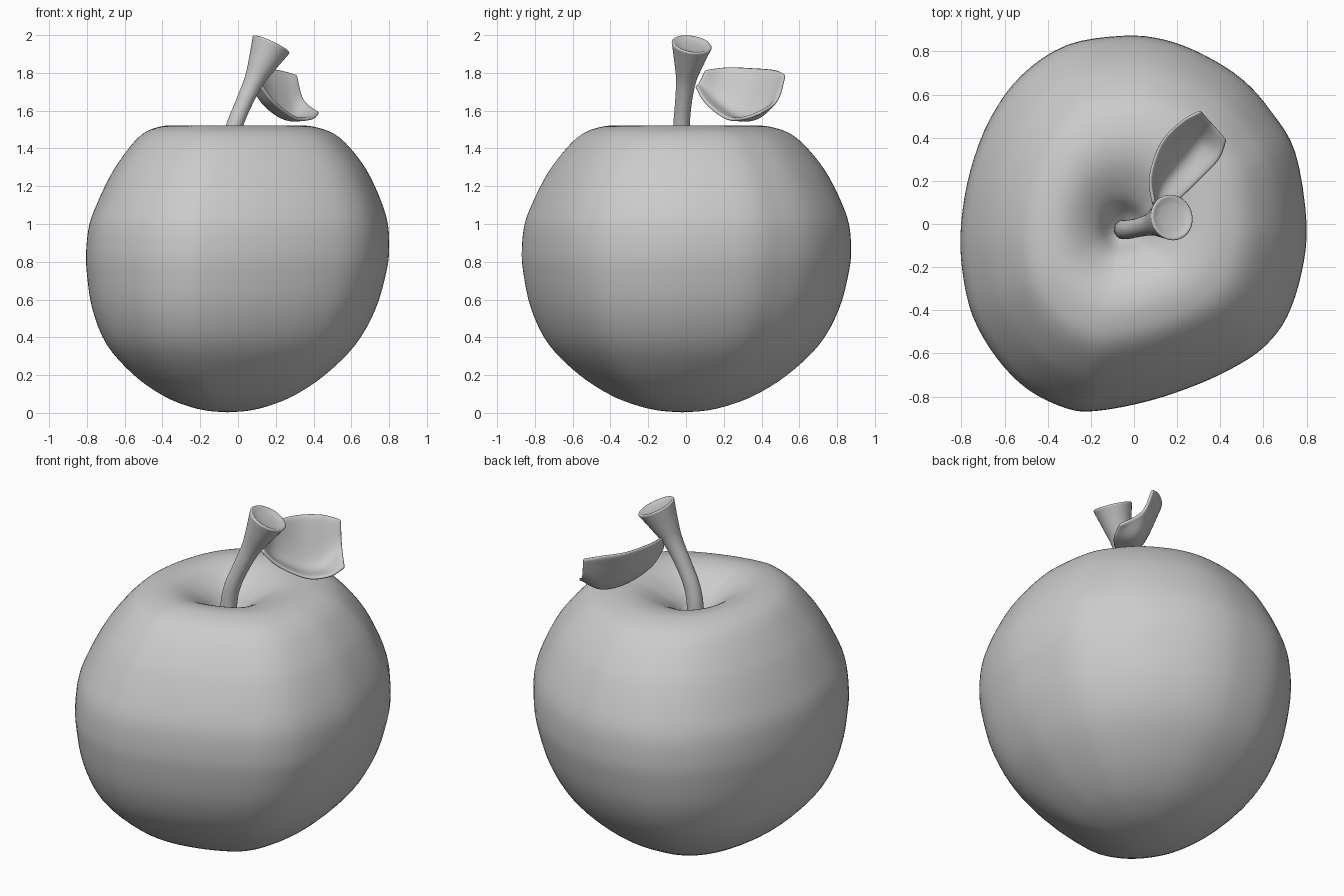
import bpy, bmesh, math
from mathutils import Vector

if "Cube" in bpy.data.objects:
    bpy.data.objects.remove(bpy.data.objects["Cube"])


def spline(pts, n, closed=False):
    """Catmull-Rom resampling of points, n steps per span."""
    p = [Vector(q) for q in pts]
    m = len(p)
    if closed:
        get = lambda i: p[i % m]
    else:
        def get(i):
            if i < 0:
                return 2 * p[0] - p[1]
            if i >= m:
                return 2 * p[-1] - p[-2]
            return p[i]
    out = []
    for i in range(m if closed else m - 1):
        a, b, c, d = get(i - 1), get(i), get(i + 1), get(i + 2)
        for k in range(n):
            t = k / n
            out.append(0.5 * (2 * b + (c - a) * t + (2 * a - 5 * b + 4 * c - d) * t ** 2
                              + (3 * b - a - 3 * c + d) * t ** 3))
    if not closed:
        out.append(p[-1])
    return out


def loft(name, rows, closed, caps=False):
    """Skin rows of points into a smooth mesh object."""
    bm = bmesh.new()
    grid = [[bm.verts.new(v) for v in row] for row in rows]
    n = len(rows[0])
    for r0, r1 in zip(grid, grid[1:]):
        for j in range(n if closed else n - 1):
            k = (j + 1) % n
            bm.faces.new((r0[j], r0[k], r1[k], r1[j]))
    if caps:
        bm.faces.new(grid[0])
        bm.faces.new(grid[-1])
    bmesh.ops.remove_doubles(bm, verts=bm.verts, dist=1e-5)
    bmesh.ops.recalc_face_normals(bm, faces=bm.faces)
    for f in bm.faces:
        f.smooth = True
    me = bpy.data.meshes.new(name)
    bm.to_mesh(me)
    bm.free()
    ob = bpy.data.objects.new(name, me)
    bpy.context.collection.objects.link(ob)
    return ob


# Fruit body: lopsided plan outline scaled along a profile of (scale, height, sideways shift)
outline = spline([(.80, 0), (.748, .33), (.637, .52), (.503, .67), (.323, .785), (.14, .855),
                  (-.05, .873), (-.31, .83), (-.52, .69), (-.665, .49), (-.757, .25), (-.80, 0),
                  (-.795, -.21), (-.745, -.43), (-.633, -.623), (-.49, -.767), (-.31, -.855),
                  (-.17, -.866), (.07, -.82), (.305, -.74), (.49, -.65), (.614, -.56),
                  (.71, -.43), (.776, -.23)], 4, True)
profile = spline([(0, .003, -.055), (.14, .012, -.054), (.28, .04, -.053), (.44, .095, -.05),
                  (.63, .20, -.045), (.82, .36, -.035), (.935, .55, -.02), (.99, .75, -.006),
                  (1.0, .87, 0), (.985, 1.0, .005), (.935, 1.12, .01), (.86, 1.25, .012),
                  (.79, 1.34, .012), (.70, 1.43, .008), (.62, 1.483, .002), (.53, 1.511, -.005),
                  (.44, 1.521, -.012), (.34, 1.508, -.025), (.24, 1.468, -.035),
                  (.15, 1.41, -.045), (.08, 1.33, -.048), (0, 1.27, -.05)], 4)
loft("fruit_body", [[(s * o.x + dx, s * o.y + .35 * dx, z) for o in outline]
                    for s, z, dx in profile], True)

# Stem: flared bent tube, (x, y, z, radius)
path = spline([(-.05, -.025, 1.22, .046), (-.043, -.025, 1.40, .045), (-.02, -.024, 1.515, .044),
               (.026, -.015, 1.63, .044), (.084, 0, 1.757, .053), (.132, .015, 1.857, .079),
               (.172, .029, 1.942, .105)], 5)
rings = []
for i, p in enumerate(path):
    d = (path[min(i + 1, len(path) - 1)] - path[max(i - 1, 0)]).to_3d().normalized()
    rings.append((p.to_3d(), d, p[3]))
# rounded lip and shallow dished end
top, axis, rad = rings[-1]
for lift, r in ((.007, .107), (.012, .103), (.012, .096), (.006, .085), (.0, .06), (-.002, .02)):
    rings.append((top + axis * lift, axis, r))
rows = []
for c, d, r in rings:
    u = Vector((0, 1, 0)).cross(d).normalized()
    v = d.cross(u)
    rows.append([c + r * (u * math.cos(a) + v * math.sin(a))
                 for a in (2 * math.pi * k / 32 for k in range(32))])
loft("stem", rows, True, True)

# Leaf: cupped blade through upper edge, belly and lower edge points
sections = [
    [(.09, .10, 1.815), (.10, .07, 1.75), (.125, .05, 1.73)],
    [(.075, .22, 1.83), (.115, .17, 1.665), (.20, .105, 1.64)],
    [(.125, .375, 1.825), (.20, .29, 1.59), (.31, .21, 1.56)],
    [(.22, .475, 1.815), (.285, .395, 1.58), (.395, .30, 1.56)],
    [(.31, .525, 1.79), (.345, .485, 1.66), (.43, .39, 1.585)],
]
across = [spline(s, 6) for s in sections]
cols = [spline(c, 6) for c in zip(*across)]
leaf = loft("leaf", cols, False)
sol = leaf.modifiers.new("thickness", 'SOLIDIFY')
sol.thickness = .018
sol.offset = 0
sub = leaf.modifiers.new("soft_edges", 'SUBSURF')
sub.levels = sub.render_levels = 1
